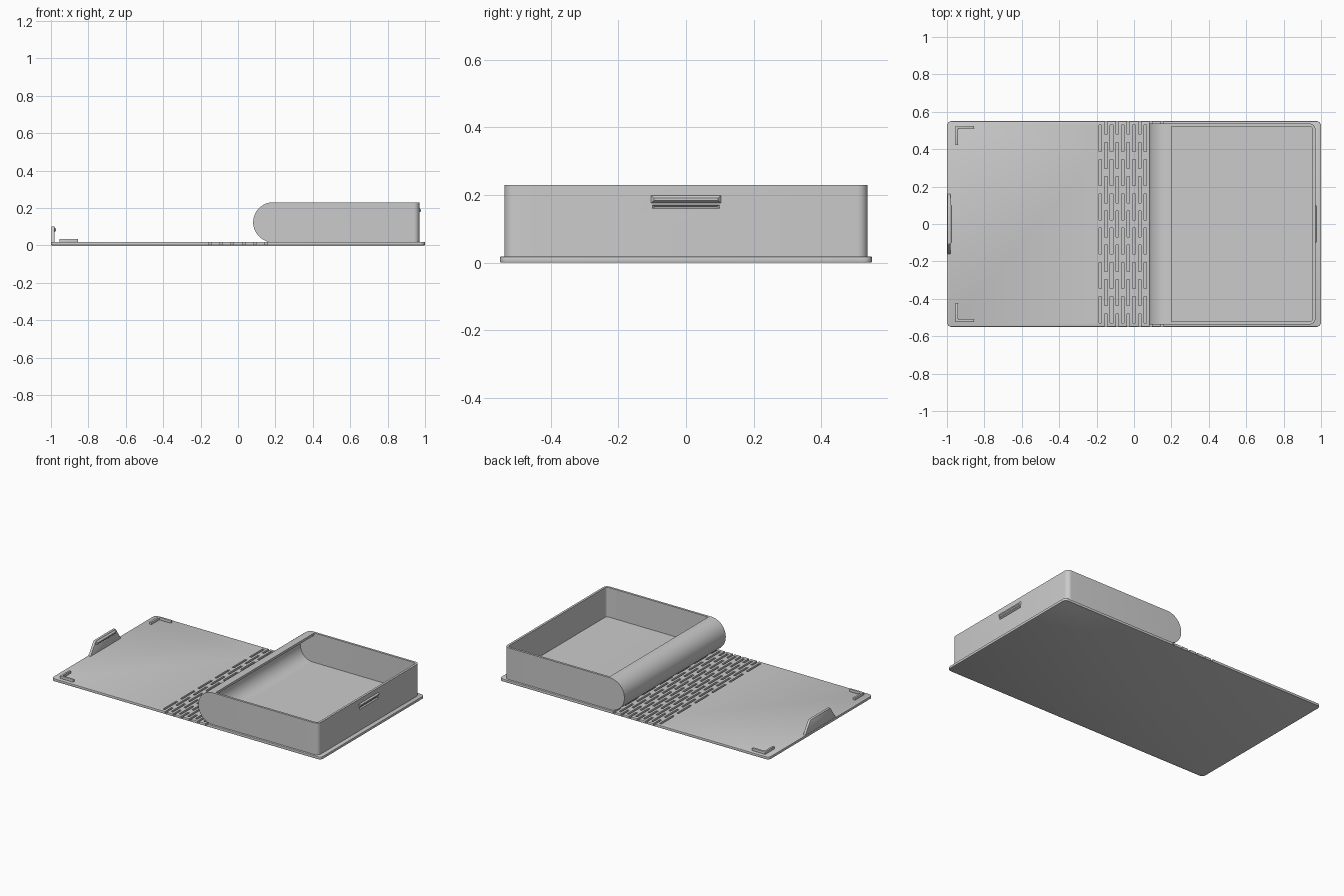
import bpy, bmesh, math
from mathutils import Vector

cube = bpy.data.objects.get("Cube")
if cube:
    bpy.data.objects.remove(cube, do_unlink=True)

grey = bpy.data.materials.new("light grey plastic")
grey.use_nodes = True
colour = (0.6, 0.6, 0.6, 1)
grey.diffuse_color = colour
grey.node_tree.nodes["Principled BSDF"].inputs["Base Color"].default_value = colour


def finish(name, bm):
    bmesh.ops.recalc_face_normals(bm, faces=bm.faces)
    mesh = bpy.data.meshes.new(name)
    bm.to_mesh(mesh)
    bm.free()
    mesh.materials.append(grey)
    obj = bpy.data.objects.new(name, mesh)
    bpy.context.collection.objects.link(obj)
    return obj


def prism(name, outline, axis, a, b, corner=None, radius=0):
    """Extrude a 2D outline along an axis; optionally round edges picked by corner(v1, v2)."""
    place = {"x": lambda p, d: (d, p[0], p[1]),
             "y": lambda p, d: (p[0], d, p[1]),
             "z": lambda p, d: (p[0], p[1], d)}[axis]
    bm = bmesh.new()
    near = [bm.verts.new(place(p, a)) for p in outline]
    far = [bm.verts.new(place(p, b)) for p in outline]
    bm.faces.new(near)
    bm.faces.new(far)
    for i in range(len(outline)):
        j = (i + 1) % len(outline)
        bm.faces.new((near[i], near[j], far[j], far[i]))
    if corner:
        edges = [e for e in bm.edges if corner(e.verts[0].co, e.verts[1].co)]
        bmesh.ops.bevel(bm, geom=edges, offset=radius, segments=6, profile=0.5, affect="EDGES")
    return finish(name, bm)


def hull(name, points):
    bm = bmesh.new()
    for p in points:
        bm.verts.new(p)
    bmesh.ops.convex_hull(bm, input=bm.verts)
    return finish(name, bm)


def rect(x0, x1, y0, y1):
    return [(x0, y0), (x1, y0), (x1, y1), (x0, y1)]


def activate(obj):
    bpy.ops.object.select_all(action="DESELECT")
    obj.select_set(True)
    bpy.context.view_layer.objects.active = obj


def cut(obj, cutter):
    mod = obj.modifiers.new("cut", "BOOLEAN")
    mod.operation = "DIFFERENCE"
    mod.solver = "EXACT"
    mod.object = cutter
    activate(obj)
    bpy.ops.object.modifier_apply(modifier=mod.name)
    bpy.data.objects.remove(cutter, do_unlink=True)


def soften(obj, width, segments=2):
    mod = obj.modifiers.new("soft edges", "BEVEL")
    mod.width = width
    mod.segments = segments
    mod.limit_method = "ANGLE"
    activate(obj)
    bpy.ops.object.modifier_apply(modifier=mod.name)


# Cover sheet with rounded corners
TOP = 0.0175
W = 0.55
cover = prism("cover_sheet", rect(-1, 1, -W, W), "z", 0, TOP,
              lambda p, q: abs(p.z - q.z) > 0.001, 0.025)
soften(cover, 0.003)

# Staggered hinge grooves, leaving a thin skin underneath
pitch = W / 3
bm = bmesh.new()
for col in range(-6, 7):
    x = col * 0.03
    if col % 2 == 0:
        centres = [(k + 0.5) * pitch for k in range(-3, 3)]
    else:
        centres = [k * pitch for k in range(-3, 4)]
    for y in centres:
        made = bmesh.ops.create_cube(bm, size=1)["verts"]
        for v in made:
            v.co = Vector((x + v.co.x * 0.014, y + v.co.y * 0.14, 0.02 + v.co.z * 0.03))
cut(cover, finish("groove_cutter", bm))


# Tray with a half-round spine
def spine(radius, steps=32):
    return [(0.188 - radius * math.sin(math.pi * i / steps),
             0.123 - radius * math.cos(math.pi * i / steps)) for i in range(steps + 1)]


def upright_at(x):
    return lambda p, q: abs(p.x - x) < 0.001 and abs(q.x - x) < 0.001 and abs(p.z - q.z) > 0.01


R = 0.107
tray = prism("tray", spine(R) + [(0.97, 0.123 + R), (0.97, 0.123 - R)],
             "y", -0.537, 0.537, upright_at(0.97), 0.03)
r = 0.091
cavity = prism("cavity_cutter",
               spine(r) + [(0.2, 0.123 + r), (0.2, 0.3), (0.955, 0.3), (0.955, 0.123 - r)],
               "y", -0.522, 0.522, upright_at(0.955), 0.016)
cut(tray, cavity)

# Catch on the tray wall: a groove under a tapered ridge
cut(tray, hull("catch_groove_cutter",
               [(0.98, s * 0.108, z) for s in (-1, 1) for z in (0.151, 0.179)]
               + [(0.963, s * 0.092, 0.165) for s in (-1, 1)]))
catch = hull("catch_ridge",
             [(0.968, s * 0.105, z) for s in (-1, 1) for z in (0.174, 0.2)]
             + [(0.979, s * 0.095, z) for s in (-1, 1) for z in (0.183, 0.191)])

# Clasp tab on the cover edge, with its hook
tab = prism("clasp_tab", [(-0.16, 0.005), (0.16, 0.005), (0.16, 0.02), (0.105, 0.1),
                          (-0.105, 0.1), (-0.16, 0.02)], "x", -0.998, -0.98)
soften(tab, 0.003)
hook = hull("clasp_hook",
            [(-0.982, s * 0.105, z) for s in (-1, 1) for z in (0.07, 0.096)]
            + [(-0.972, s * 0.097, z) for s in (-1, 1) for z in (0.079, 0.087)])

# Corner locating brackets, mirrored front and back
brackets = []
for side, label in ((1, "back"), (-1, "front")):
    outline = [(-0.955, 0.525), (-0.855, 0.525), (-0.855, 0.51),
               (-0.94, 0.51), (-0.94, 0.425), (-0.955, 0.425)]
    bracket = prism(label + "_corner_bracket", [(x, y * side) for x, y in outline],
                    "z", 0.012, 0.034)
    soften(bracket, 0.004)
    brackets.append(bracket)

# Smooth curved surfaces, keep edges crisp
for obj in [cover, tray, catch, tab, hook] + brackets:
    activate(obj)
    bpy.ops.object.shade_smooth_by_angle(angle=math.radians(30))
